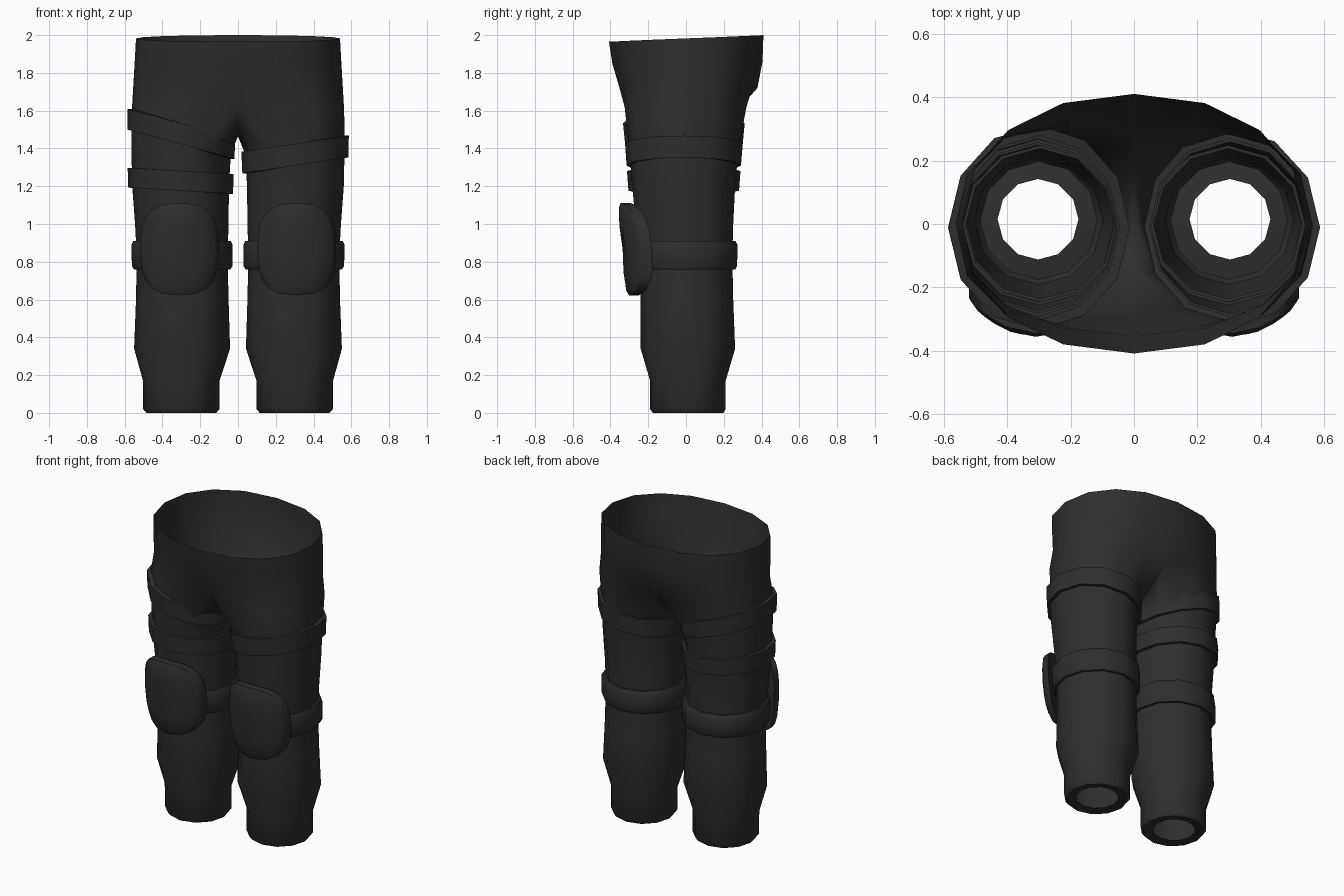
import bpy, bmesh, math

if "Cube" in bpy.data.objects:
    bpy.data.objects.remove(bpy.data.objects["Cube"])

SIDES = 12


def material(name, value):
    m = bpy.data.materials.new(name)
    m.diffuse_color = (value, value, value, 1)
    m.use_nodes = True
    m.node_tree.nodes["Principled BSDF"].inputs["Base Color"].default_value = m.diffuse_color
    return m


CLOTH = material("charcoal cloth", 0.028)

# Leg section by height: z, inner x, outer x, front y, back y
LEG = [
    (1.60, 0.025, 0.563, -0.318, 0.295),
    (1.42, 0.038, 0.565, -0.300, 0.278),
    (1.20, 0.048, 0.560, -0.285, 0.260),
    (1.00, 0.050, 0.545, -0.265, 0.250),
    (0.83, 0.055, 0.536, -0.248, 0.245),
    (0.60, 0.050, 0.540, -0.240, 0.250),
    (0.34, 0.042, 0.550, -0.240, 0.260),
    (0.17, 0.098, 0.503, -0.190, 0.210),
    (0.02, 0.098, 0.502, -0.190, 0.210),
    (0.00, 0.115, 0.485, -0.175, 0.197),
    (0.008, 0.175, 0.430, -0.112, 0.142),
]


def angle(k):
    """Angle from the front, turning outwards; k = 0 is the inner front."""
    return math.radians(-30 + 360 * k / SIDES)


def oval(x0, x1, y0, y1, a, grow=0.0):
    return ((x0 + x1) / 2 + ((x1 - x0) / 2 + grow) * math.sin(a),
            (y0 + y1) / 2 - ((y1 - y0) / 2 + grow) * math.cos(a))


def leg_at(z):
    for hi, lo in zip(LEG, LEG[1:]):
        if lo[0] <= z <= hi[0]:
            t = (hi[0] - z) / (hi[0] - lo[0])
            return [h + (l - h) * t for h, l in zip(hi[1:], lo[1:])]
    return LEG[0][1:]


def finish(name, bm, sharp=50, flip=False):
    me = bpy.data.meshes.new(name)
    bm.to_mesh(me)
    bm.free()
    if flip:
        me.flip_normals()
    me.materials.append(CLOTH)
    me.shade_smooth()
    me.set_sharp_from_angle(angle=math.radians(sharp))
    ob = bpy.data.objects.new(name, me)
    bpy.context.collection.objects.link(ob)
    return ob


def bridge(bm, upper, lower, closed=True):
    n = min(len(upper), len(lower))
    for i in range(n if closed else n - 1):
        j = (i + 1) % n
        bm.faces.new((upper[i], lower[i], lower[j], upper[j]))


# Trousers: half a waist and one leg joined along the crotch seam, mirrored
bm = bmesh.new()
rows = []
for zf, zb, rx, yf, yb in [(1.965, 2.0, 0.54, 0.408, 0.41),
                           (1.85, 1.86, 0.547, 0.390, 0.405),
                           (1.72, 1.72, 0.555, 0.352, 0.378)]:
    row = []
    for k in range(9):
        a = math.pi * k / 8
        s, c = math.sin(a), math.cos(a)
        y = -math.copysign(abs(c) ** 0.92, c) * (yf if c > 0 else yb)
        z = zf + (zb - zf) * (1 - c) / 2
        row.append(bm.verts.new((rx * max(s, 0) ** 0.92 if 0 < k < 8 else 0, y, z)))
    rows.append(row)
join = [(0, -.29, 1.63), (.20, -.325, 1.62), (.40, -.29, 1.61), (.525, -.165, 1.6),
        (.562, 0, 1.6), (.525, .16, 1.6), (.40, .28, 1.61), (.20, .32, 1.62),
        (0, .29, 1.62), (0, .15, 1.52), (0, 0, 1.465), (0, -.15, 1.52)]
rows.append([bm.verts.new(p) for p in join])
for z, *box in LEG[1:]:
    ring = []
    for k in range(SIDES):
        x, y = oval(*box, angle(k))
        drop = 0.05 * (0.565 - x) / 0.53 if z > 1.4 else 0
        ring.append(bm.verts.new((x, y, z - drop)))
    rows.append(ring)
for i, (u, l) in enumerate(zip(rows, rows[1:])):
    bridge(bm, u, l, closed=i > 2)
trousers = finish("trousers", bm)
mirror = trousers.modifiers.new("mirror", 'MIRROR')
mirror.merge_threshold = 0.001


# Straps: bands that follow the leg section, tilted from inner to outer side
def strap(name, side, z_in, z_out, height, profile):
    bm = bmesh.new()
    rings = []
    for dz, grow in profile:
        ring = []
        for k in range(SIDES):
            a = angle(k)
            z = z_in + (z_out - z_in) * (1 + math.sin(a)) / 2 + dz * height / 2
            x, y = oval(*leg_at(z), a, grow)
            ring.append(bm.verts.new((x * side, y, z)))
        rings.append(ring)
    for u, l in zip(rings, rings[1:]):
        bridge(bm, u, l)
    finish(name, bm, flip=side < 0)


FLAT = [(1, -.01), (1, .022), (-1, .022), (-1, -.01)]
ROUND = [(1, -.01), (1, .014), (.75, .025), (-.75, .025), (-1, .014), (-1, -.01)]
strap("left_thigh_strap", 1, 1.325, 1.41, 0.115, FLAT)
strap("right_upper_thigh_strap", -1, 1.40, 1.555, 0.11, FLAT)
strap("right_lower_thigh_strap", -1, 1.212, 1.245, 0.105, FLAT)


# Knee pads: rounded-square shells wrapped around the front of the knee
def knee_pad(name, side):
    n = 20
    bm = bmesh.new()
    rings = []
    for t, back in [(0.45, .05), (1, .05), (1, 0), (0.9, -.008), (0.5, 0)]:
        ring = []
        for k in range(n):
            a = 2 * math.pi * k / n
            c, s = math.cos(a), math.sin(a)
            u = t * math.copysign(abs(c) ** 0.72, c)
            v = t * math.copysign(abs(s) ** 0.72, s)
            y = -0.348 + 0.115 * u * u - 0.022 * v + 0.025 * v * v + back
            ring.append(bm.verts.new((side * (0.31 + 0.21 * u), y, 0.867 + 0.245 * v)))
        rings.append(ring)
    for u, l in zip(rings, rings[1:]):
        bridge(bm, u, l)
    bm.faces.new(rings[0])
    bm.faces.new(rings[-1])
    bmesh.ops.recalc_face_normals(bm, faces=bm.faces)
    finish(name, bm, sharp=40)


for word, side in (("left", 1), ("right", -1)):
    strap(word + "_knee_strap", side, 0.835, 0.835, 0.15, ROUND)
    knee_pad(word + "_knee_pad", side)
